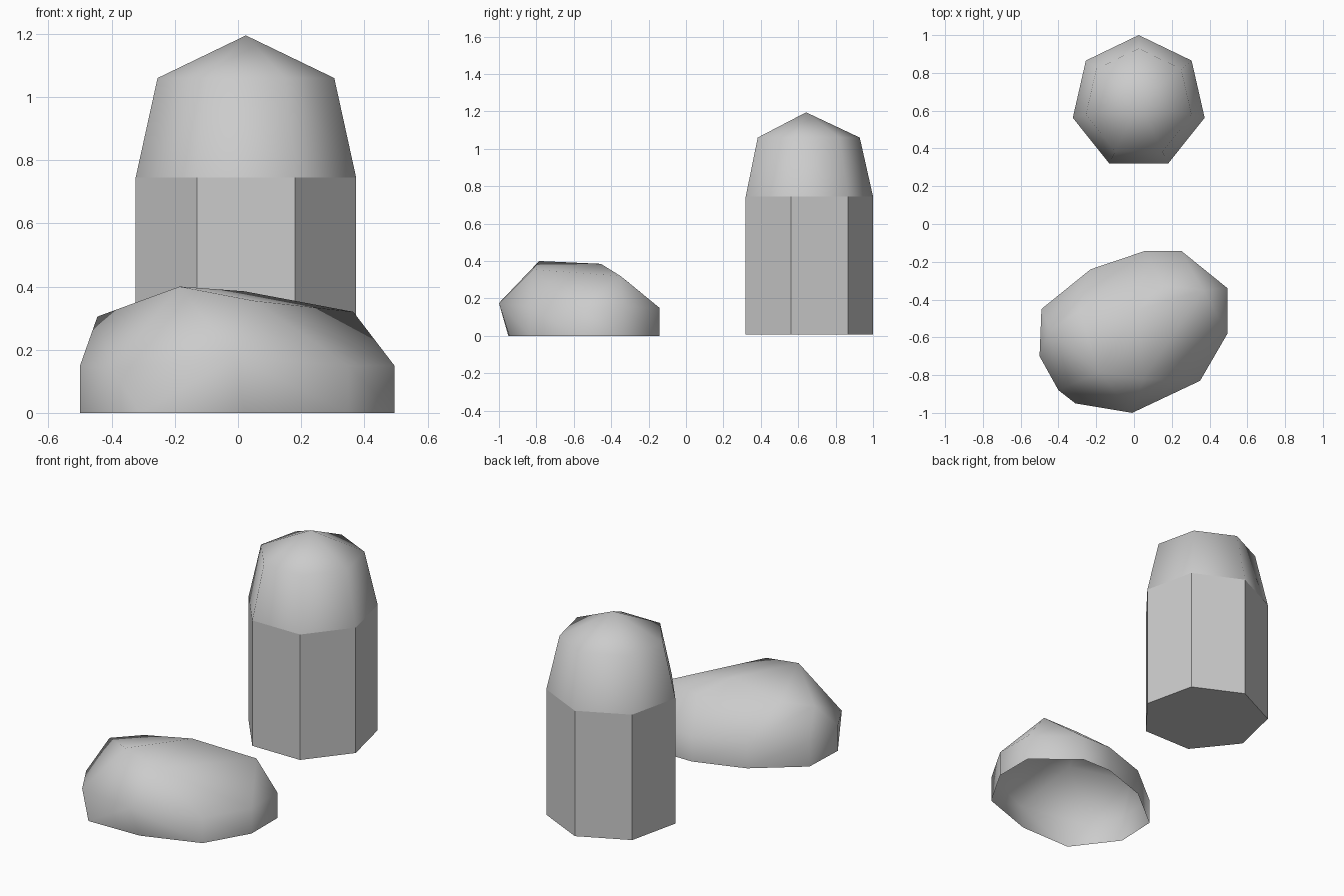
import bpy, bmesh
from math import sin, cos, pi
from mathutils import Vector

if "Cube" in bpy.data.objects:
    bpy.data.objects.remove(bpy.data.objects["Cube"])


def finish(bm, name):
    bmesh.ops.recalc_face_normals(bm, faces=bm.faces[:])
    mesh = bpy.data.meshes.new(name)
    bm.to_mesh(mesh)
    bm.free()
    obj = bpy.data.objects.new(name, mesh)
    bpy.context.collection.objects.link(obj)
    return obj


# Seven-sided post: flat shaft, smooth domed cap
SIDES, CX, CY = 7, 0.025, 0.642
bm = bmesh.new()
rings = []
for r, z in [(0.358, 0.006), (0.358, 0.745), (0.287, 1.06)]:
    rings.append([bm.verts.new((CX + r * sin(2 * pi * i / SIDES),
                                CY + r * cos(2 * pi * i / SIDES), z))
                  for i in range(SIDES)])
tip = bm.verts.new((CX, CY, 1.195))
bm.faces.new(rings[0])
for i in range(SIDES):
    j = (i + 1) % SIDES
    for k in (0, 1):
        a, b = rings[k], rings[k + 1]
        bm.faces.new((a[i], a[j], b[j], b[i])).smooth = k == 1
    bm.faces.new((rings[2][i], rings[2][j], tip)).smooth = True
    bm.edges.get((rings[1][i], rings[1][j])).smooth = False
finish(bm, "post")

# Boulder: footprint, shoulder ring and crest points wrapped by a hull, open below
foot = [(0.35, -0.83), (0.495, -0.58), (0.495, -0.34), (0.25, -0.142),
        (0.06, -0.142), (-0.23, -0.24), (-0.49, -0.45), (-0.5, -0.7),
        (-0.31, -0.95), (0.02, -0.945)]
moved = {8: (-0.40, -0.88, 0.14), 9: (-0.01, -1.0, 0.175)}
crest = [(-0.445, -0.56, 0.305), (-0.29, -0.46, 0.325), (-0.185, -0.785, 0.40),
         (0.02, -0.455, 0.385), (0.05, -0.82, 0.355), (0.365, -0.35, 0.32),
         (0.15, -0.325, 0.30)]
shoulder = [moved.get(i, (x, y, 0.15)) for i, (x, y) in enumerate(foot)]
bm = bmesh.new()
for p in [(x, y, 0) for x, y in foot] + shoulder + crest:
    bm.verts.new(Vector(p))
bmesh.ops.convex_hull(bm, input=bm.verts[:])
bmesh.ops.recalc_face_normals(bm, faces=bm.faces[:])
under = [f for f in bm.faces if max(v.co.z for v in f.verts) < 0.005]
bmesh.ops.delete(bm, geom=under, context='FACES')
bmesh.ops.delete(bm, geom=[v for v in bm.verts if not v.link_faces], context='VERTS')
for f in bm.faces:
    f.smooth = True
finish(bm, "boulder")
